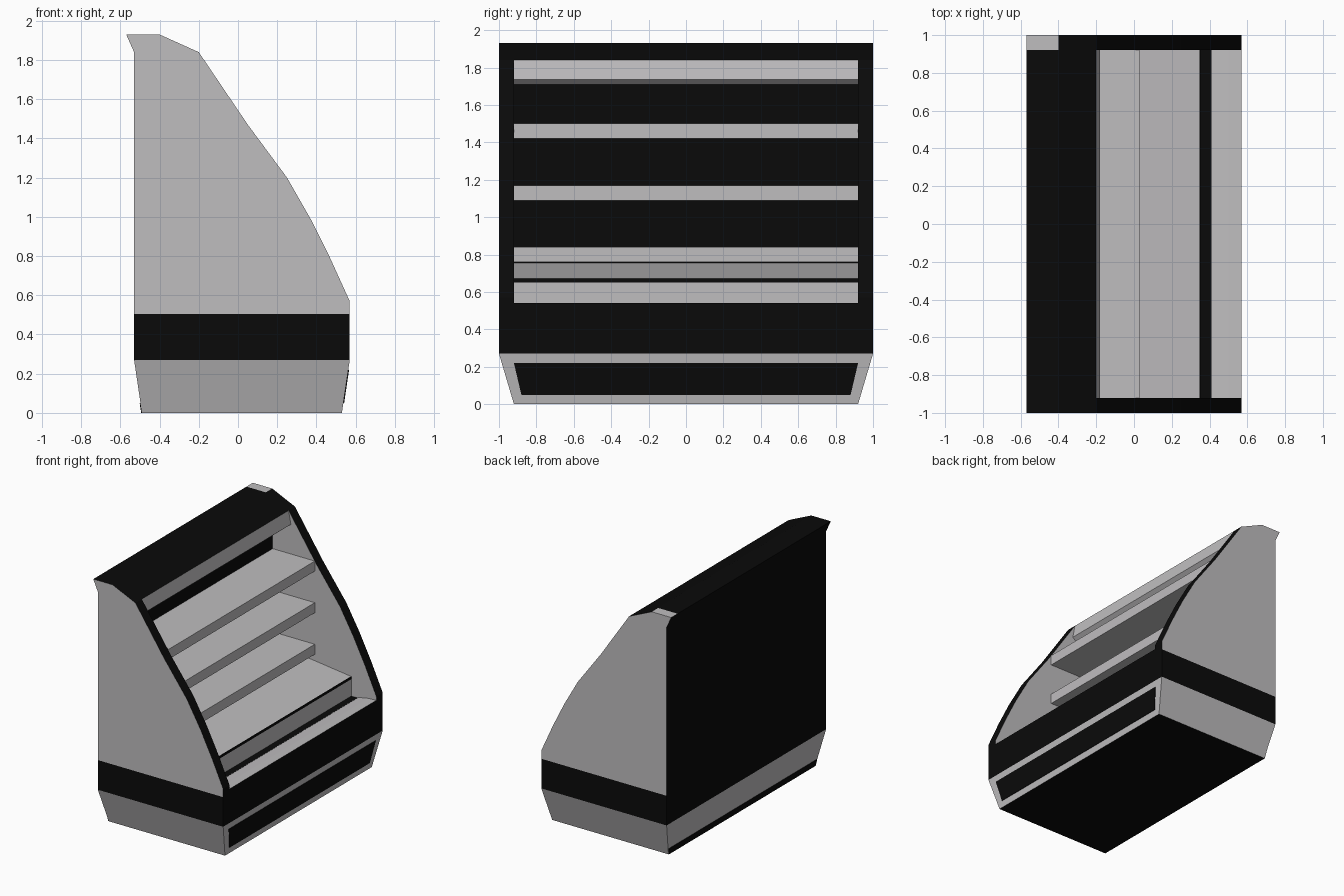
import bpy, bmesh

if "Cube" in bpy.data.objects:
    bpy.data.objects.remove(bpy.data.objects["Cube"])


def material(name, r, g, b):
    m = bpy.data.materials.new(name)
    m.diffuse_color = (r, g, b, 1)
    m.use_nodes = True
    m.node_tree.nodes["Principled BSDF"].inputs["Base Color"].default_value = m.diffuse_color
    return m


GREY = material("light_grey", 0.52, 0.51, 0.52)
BLACK = material("black", 0.003, 0.003, 0.003)


def finish(name, bm, rule):
    """Make an object; rule(normal, centre) is True where the face is black."""
    bmesh.ops.recalc_face_normals(bm, faces=bm.faces[:])
    bm.normal_update()
    for f in bm.faces:
        f.material_index = int(bool(rule(f.normal, f.calc_center_median())))
    me = bpy.data.meshes.new(name)
    bm.to_mesh(me)
    bm.free()
    me.materials.append(GREY)
    me.materials.append(BLACK)
    ob = bpy.data.objects.new(name, me)
    bpy.context.collection.objects.link(ob)
    return ob


def prism(name, profile, y0, y1, rule):
    """Extrude an (x, z) outline along y."""
    bm = bmesh.new()
    a = [bm.verts.new((x, y0, z)) for x, z in profile]
    b = [bm.verts.new((x, y1, z)) for x, z in profile]
    bm.faces.new(a)
    bm.faces.new(b)
    n = len(a)
    for i in range(n):
        j = (i + 1) % n
        bm.faces.new((a[i], a[j], b[j], b[i]))
    return finish(name, bm, rule)


def rect(x0, x1, z0, z1):
    return [(x0, z0), (x1, z0), (x1, z1), (x0, z1)]


def grey(n, c):
    return False


def black(n, c):
    return True


W = 0.92  # inner half width

# Tapered plinth with dark underside
bm = bmesh.new()
rings = [[bm.verts.new((x, y, z)) for x, y in
          ((x0, -w), (x1, -w), (x1, w), (x0, w))]
         for x0, x1, w, z in ((-0.49, 0.53, 0.92, 0), (-0.53, 0.57, 1, 0.27))]
for r in rings:
    bm.faces.new(r)
for i in range(4):
    j = (i + 1) % 4
    bm.faces.new((rings[0][i], rings[0][j], rings[1][j], rings[1][i]))
finish("plinth", bm, lambda n, c: n.z < -0.9)


# Thin dark plates on the plinth's sloping front and back
def plate(name, side, x0, z0, z1, w0, w1):
    bm = bmesh.new()
    slope = 0.04 / 0.27
    pts = [(-w0, z0), (w0, z0), (w1, z1), (-w1, z1)]
    f = bm.faces.new([bm.verts.new((side * (x0 + slope * z + 0.004), y, z))
                      for y, z in pts])
    ext = bmesh.ops.extrude_face_region(bm, geom=[f])
    bmesh.ops.translate(bm, vec=(-side * 0.006, 0, 0), verts=[
        v for v in ext["geom"] if isinstance(v, bmesh.types.BMVert)])
    finish(name, bm, black)


plate("kick_grille", 1, 0.53, 0.05, 0.22, 0.88, W)
plate("rear_base_strip", -1, 0.49, 0.0, 0.05, 0.92, 0.93)

# Dark bumper band around the body
prism("body_band", rect(-0.53, 0.57, 0.27, 0.505), -1, 1, black)

# Side panels: grey cheeks with black edges
side = [(-0.53, 0.505), (0.57, 0.505), (0.57, 0.57), (0.47, 0.79), (0.37, 0.99),
        (0.25, 1.20), (0.05, 1.47), (-0.20, 1.84), (-0.40, 1.93), (-0.57, 1.93),
        (-0.53, 1.84)]
prism("side_panel_front", side, -1, -W, lambda n, c: abs(n.y) < 0.5)
prism("side_panel_rear", side, W, 1,
      lambda n, c: abs(n.y) < 0.5 and n.z < 0.99)

# Back wall
prism("back_wall", rect(-0.53, -0.34, 0.505, 1.84), -W, W, black)

# Canopy: black on top and behind, grey lip and underside
prism("canopy", [(-0.53, 1.71), (-0.21, 1.71), (-0.18, 1.735), (-0.20, 1.84),
                 (-0.40, 1.93), (-0.57, 1.93), (-0.53, 1.84)], -W, W,
      lambda n, c: n.z > 0.3 or c.x < -0.5)

# Three shelves
for i, top in enumerate((0.84, 1.17, 1.50)):
    prism(f"shelf_{i + 1}", rect(-0.34, 0.03, top - 0.08, top), -W, W, grey)

# Sloping bottom deck with front riser and its dark trim
prism("deck", [(-0.34, 0.505), (0.35, 0.505), (0.35, 0.67), (-0.34, 0.755)],
      -W, W, grey)
prism("deck_trim", rect(0.348, 0.354, 0.652, 0.671), -W, W, black)

# Air slot and front ledge
prism("air_slot", rect(0.35, 0.41, 0.505, 0.515), -W, W, black)
prism("front_ledge", [(0.41, 0.505), (0.57, 0.505), (0.57, 0.54), (0.50, 0.537),
                      (0.41, 0.52)], -W, W, lambda n, c: n.x > 0.9)
